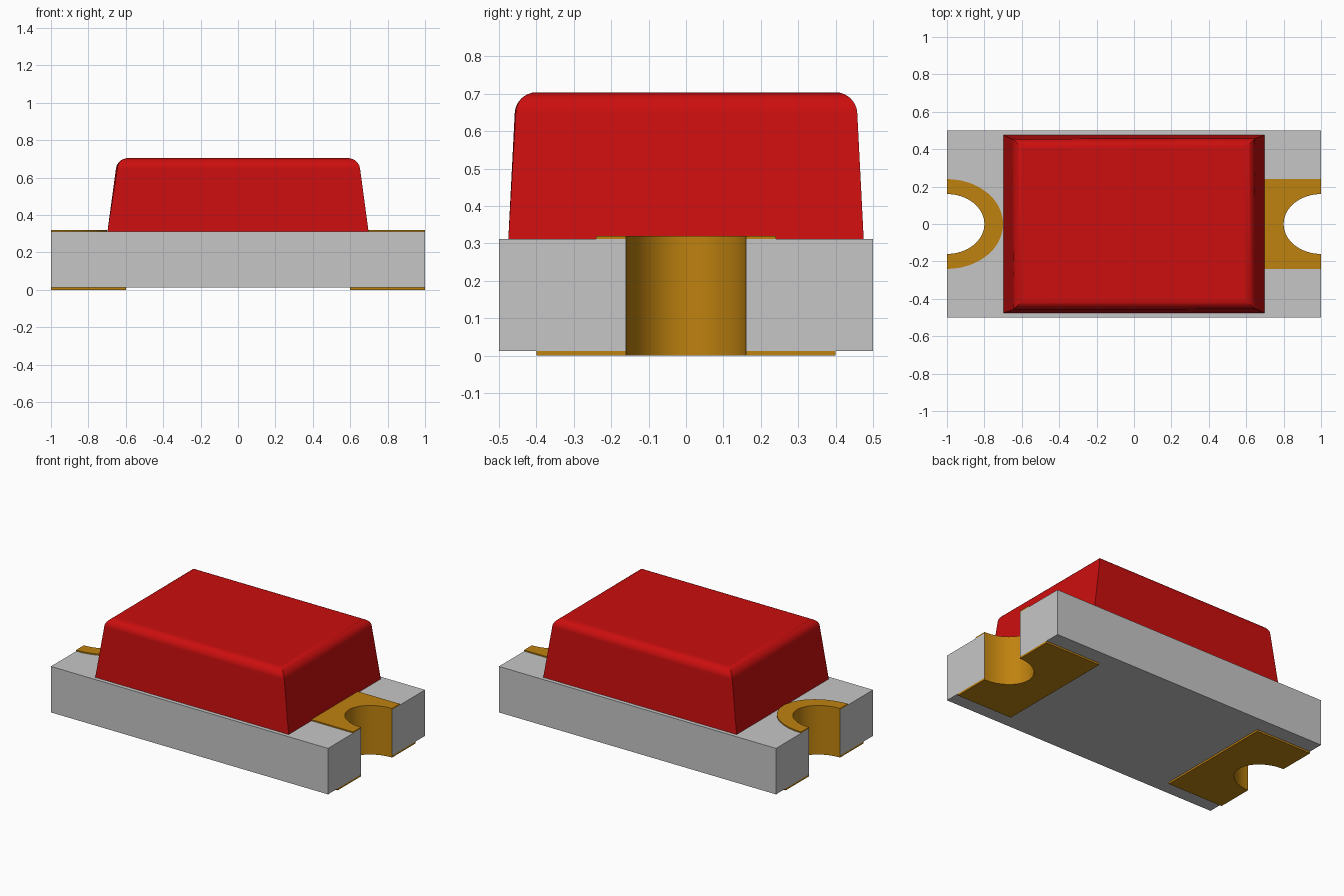
import bpy
import bmesh
import math

cube = bpy.data.objects.get("Cube")
if cube:
    bpy.data.objects.remove(cube, do_unlink=True)


def srgb(*rgb):
    return tuple((c / 255 / 12.92) if c <= 10 else ((c / 255 + 0.055) / 1.055) ** 2.4 for c in rgb) + (1.0,)


def material(name, color):
    m = bpy.data.materials.new(name)
    m.use_nodes = True
    m.diffuse_color = color
    bsdf = next(n for n in m.node_tree.nodes if n.type == 'BSDF_PRINCIPLED')
    bsdf.inputs["Base Color"].default_value = color
    bsdf.inputs["Roughness"].default_value = 0.5
    return m


GREY = material("board grey", srgb(198, 198, 198))
GOLD = material("contact gold", srgb(191, 130, 15))
RED = material("lens red", srgb(204, 14, 14))

# Main dimensions
Z_BOARD, Z_TOP, Z_PAD = 0.012, 0.312, 0.32
NOTCH = (0.2, 0.16)


def half_ellipse(side, rx, ry, steps=32):
    """Half ellipse bulging inward from an end of the board, from -y to +y."""
    return [(side * (1 - rx * math.cos(a)), ry * math.sin(a))
            for a in (math.pi * (i / steps - 0.5) for i in range(steps + 1))]


def finish(name, bm, mats):
    bmesh.ops.recalc_face_normals(bm, faces=bm.faces[:])
    mesh = bpy.data.meshes.new(name)
    bm.to_mesh(mesh)
    bm.free()
    obj = bpy.data.objects.new(name, mesh)
    bpy.context.collection.objects.link(obj)
    for m in mats:
        mesh.materials.append(m)
    bpy.ops.object.select_all(action='DESELECT')
    obj.select_set(True)
    bpy.context.view_layer.objects.active = obj
    bpy.ops.object.shade_smooth_by_angle(angle=math.radians(30))
    return obj


def prism(outline, z0, z1):
    bm = bmesh.new()
    face = bm.faces.new([bm.verts.new((x, y, z0)) for x, y in outline])
    up = bmesh.ops.extrude_face_region(bm, geom=[face], use_keep_orig=True)
    for v in up["geom"]:
        if isinstance(v, bmesh.types.BMVert):
            v.co.z = z1
    return bm


# Board with a plated notch in each end
outline = ([(-1, -0.5), (1, -0.5)] + half_ellipse(1, *NOTCH)
           + [(1, 0.5), (-1, 0.5)] + half_ellipse(-1, *NOTCH)[::-1])
bm = prism(outline, Z_BOARD, Z_TOP)
for f in bm.faces:
    c = f.calc_center_median()
    if abs(f.normal.z) < 0.5 and abs(c.y) < NOTCH[1] and abs(c.x) < 0.9999:
        f.material_index = 1
finish("board", bm, [GREY, GOLD])


# Contact pads: each outline wraps around the notch
def pad(name, side, inner, z0, z1):
    finish(name, prism(inner + half_ellipse(side, *NOTCH)[::-1], z0, z1), [GOLD])


def block(side, x, y):
    return [(side, -y), (side * x, -y), (side * x, y), (side, y)]


pad("left_bottom_pad", 1, block(1, 0.6, 0.4), 0, Z_BOARD)
pad("right_bottom_pad", -1, block(-1, 0.6, 0.4), 0, Z_BOARD)
pad("left_top_pad", 1, block(1, 0.65, 0.24), Z_TOP, Z_PAD)
pad("right_top_ring", -1, half_ellipse(-1, 0.3, 0.24), Z_TOP, Z_PAD)

# Tapered lens with rounded top edges
bm = bmesh.new()
bmesh.ops.create_cube(bm, size=2)
for v in bm.verts:
    top = v.co.z > 0
    v.co.x *= 0.645 if top else 0.698
    v.co.y *= 0.455 if top else 0.475
    v.co.z = 0.704 if top else Z_TOP
rim = [e for e in bm.edges if all(v.co.z > 0.7 for v in e.verts)]
bmesh.ops.bevel(bm, geom=rim, offset=0.055, offset_type='OFFSET', segments=8,
                profile=0.5, affect='EDGES', clamp_overlap=True)
lens = finish("lens", bm, [RED])
weighted = lens.modifiers.new("Weighted normals", 'WEIGHTED_NORMAL')
weighted.keep_sharp = True
